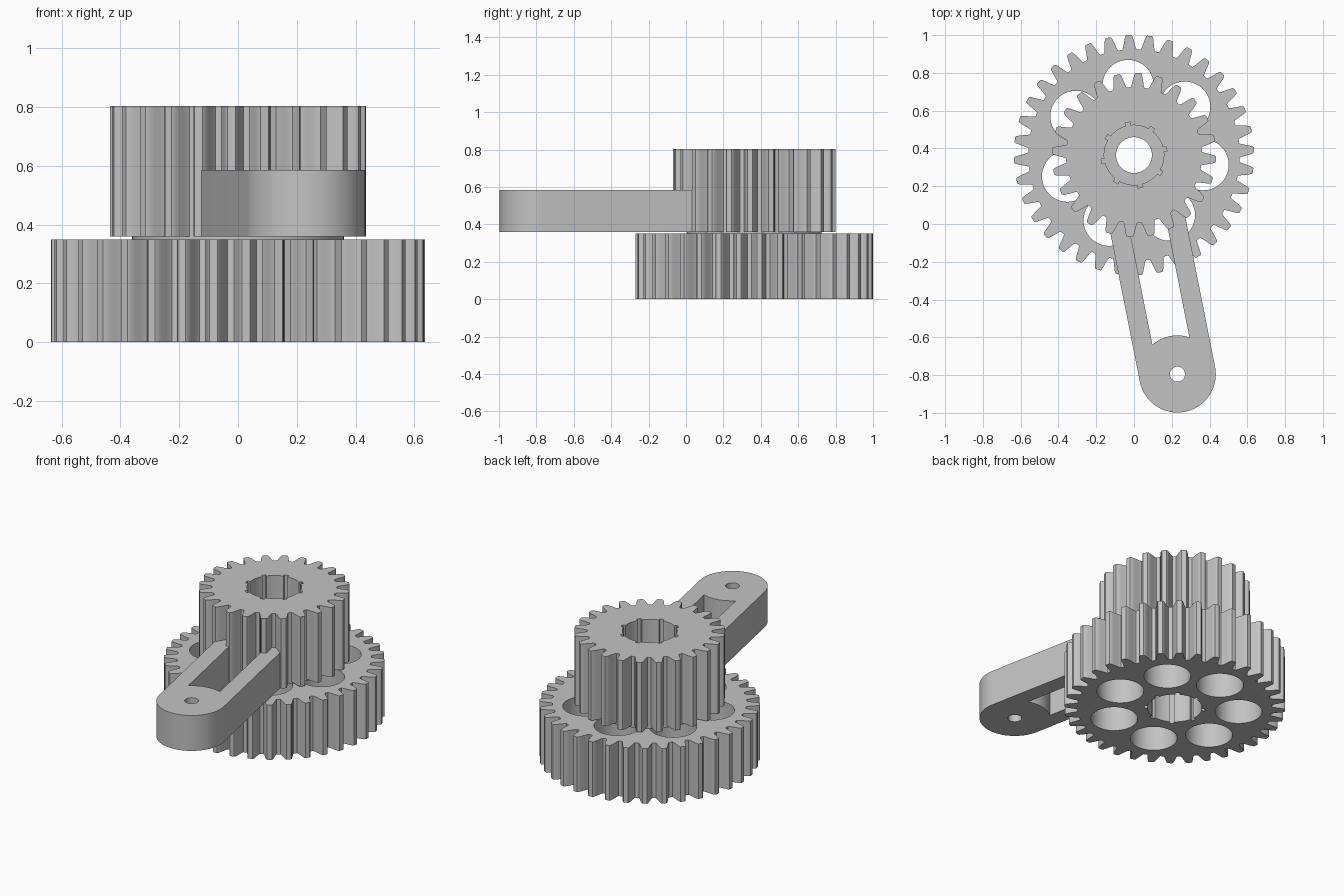
import bpy
from math import sin, cos, radians, asin, pi, hypot, atan2

cube = bpy.data.objects.get("Cube")
if cube:
    bpy.data.objects.remove(cube, do_unlink=True)

# Single grey metal colour
GREY = (0.55, 0.55, 0.55, 1)
metal = bpy.data.materials.new("grey_metal")
metal.use_nodes = True
metal.diffuse_color = GREY
metal.node_tree.nodes["Principled BSDF"].inputs["Base Color"].default_value = GREY

AXLE = (0.0, 0.365)
PIN = (0.23, -0.795)


def polar(r, a, c=(0, 0)):
    return (c[0] + r * cos(a), c[1] + r * sin(a))


def arc(c, r, a0, a1, n=32):
    return [polar(r, a0 + (a1 - a0) * i / n, c) for i in range(n + 1)]


def circle(c, r, n=64):
    return arc(c, r, 0, 2 * pi, n)[:-1]


def plate(name, loops, z0, z1, loc=(0, 0), turn=0):
    """Extrude an outline with holes between two heights."""
    cu = bpy.data.curves.new(name, 'CURVE')
    cu.dimensions = '2D'
    cu.fill_mode = 'BOTH'
    cu.extrude = (z1 - z0) / 2
    for pts in loops:
        sp = cu.splines.new('POLY')
        sp.points.add(len(pts) - 1)
        for p, (x, y) in zip(sp.points, pts):
            p.co = (x, y, 0, 1)
        sp.use_cyclic_u = True
    ob = bpy.data.objects.new(name, cu)
    ob.location = (*loc, (z0 + z1) / 2)
    ob.rotation_euler.z = turn
    bpy.context.collection.objects.link(ob)
    bpy.ops.object.select_all(action='DESELECT')
    ob.select_set(True)
    bpy.context.view_layer.objects.active = ob
    bpy.ops.object.convert(target='MESH')
    ob = bpy.context.object
    bpy.ops.object.mode_set(mode='EDIT')
    bpy.ops.mesh.select_all(action='SELECT')
    bpy.ops.mesh.remove_doubles(threshold=0.0001)
    bpy.ops.mesh.normals_make_consistent(inside=False)
    bpy.ops.object.mode_set(mode='OBJECT')
    ob.data.materials.clear()
    ob.data.materials.append(metal)
    bpy.ops.object.shade_smooth_by_angle(angle=radians(30))
    return ob


def gear_outline(teeth, root, tip, phase):
    # Half of a tooth: (fraction of pitch, fraction of height)
    half = [(-.39, 0), (-.34, .12), (-.29, .35), (-.23, .65), (-.17, .92), (-.12, 1)]
    tooth = half + [(-a, h) for a, h in reversed(half)]
    pitch = 2 * pi / teeth
    return [polar(root + h * (tip - root), radians(phase) + (k + a) * pitch)
            for k in range(teeth) for a, h in tooth]


def grooved_bore(r=0.158, depth=0.018, count=8, phase=11, half=radians(4.5)):
    pts = []
    for k in range(count):
        a = radians(phase) + k * 2 * pi / count
        pts += [polar(r, a - half), polar(r + depth, a - half),
                polar(r + depth, a + half)]
        pts += arc((0, 0), r, a + half, a + 2 * pi / count - half, 8)[:-1]
    return pts


# Large lower gear with a ring of seven round holes
holes = [circle(polar(0.37, radians(-8) + k * 2 * pi / 7), 0.135) for k in range(7)]
plate("large_gear", [gear_outline(36, 0.56, 0.636, 2.5), grooved_bore()] + holes,
      0, 0.35, AXLE)

# Thin spacer between the gears
plate("spacer", [circle((0, 0), 0.36), circle((0, 0), 0.18)], 0.35, 0.36, AXLE)

# Small upper gear
plate("small_gear", [gear_outline(24, 0.36, 0.435, 12), grooved_bore()],
      0.36, 0.803, AXLE)

# Slotted arm, laid along its own x axis from the pin to the axle
dx, dy = AXLE[0] - PIN[0], AXLE[1] - PIN[1]
length = hypot(dx, dy)
hub = (length, 0)
outline = arc((0, 0), 0.203, pi / 2, 3 * pi / 2) + arc(hub, 0.203, -pi / 2, pi / 2)
bow = asin(0.1 / 0.205)
slot = arc((0, 0), 0.205, bow, -bow, 16) + arc(hub, 0.205, pi + bow, pi - bow, 16)
# Keep the hub wall closed around the axle
plate("arm", [outline, slot, circle((0, 0), 0.04, 32), circle(hub, 0.095)],
      0.36, 0.585, PIN, atan2(dy, dx))
